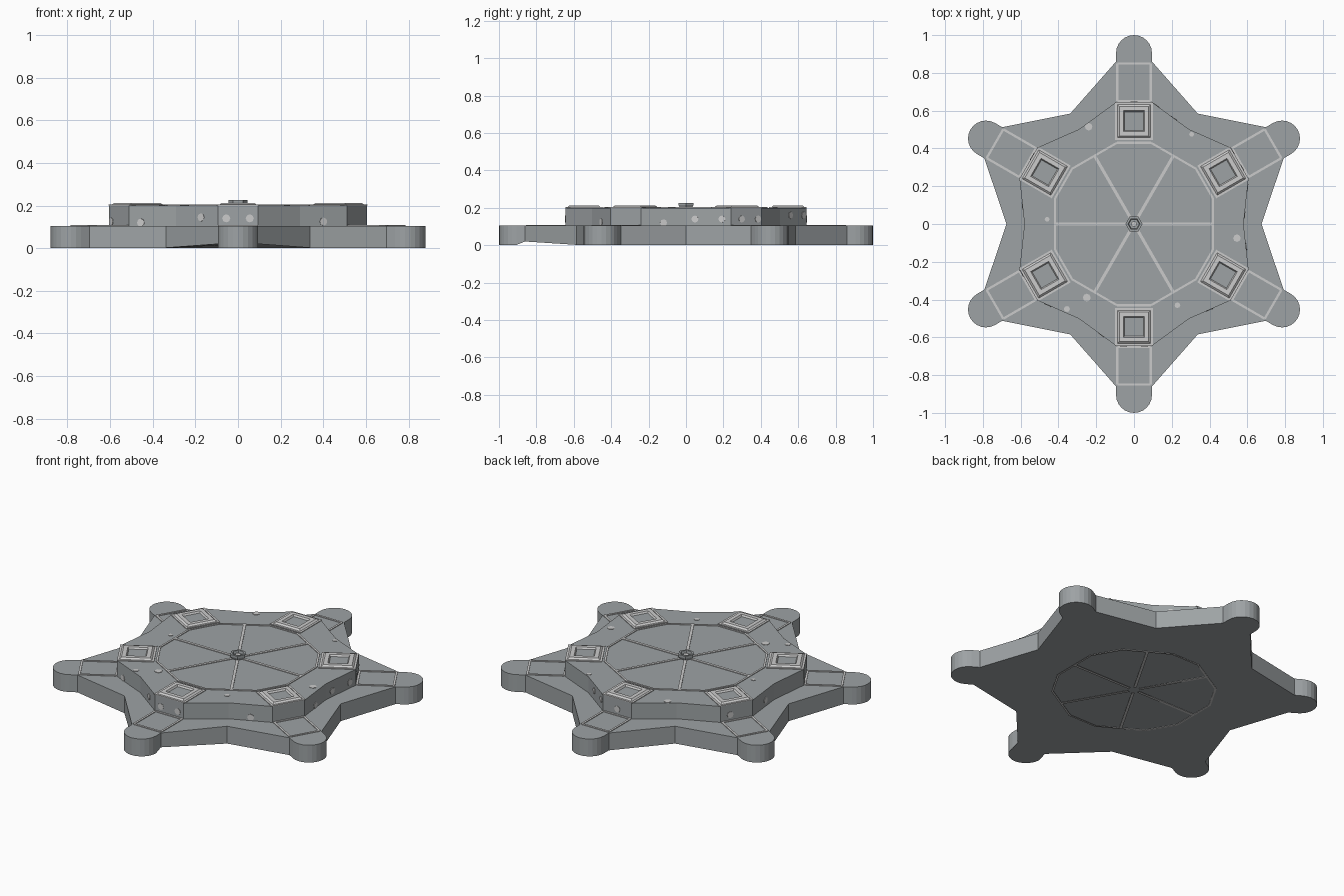
import bpy, bmesh, math
from mathutils import Vector, Matrix

if "Cube" in bpy.data.objects:
    bpy.data.objects.remove(bpy.data.objects["Cube"])


def material(name, rgb):
    m = bpy.data.materials.new(name)
    m.diffuse_color = (*rgb, 1)
    m.use_nodes = True
    m.node_tree.nodes["Principled BSDF"].inputs["Base Color"].default_value = m.diffuse_color
    return m


GREY = material("hull grey", (0.34, 0.365, 0.375))
LIGHT = material("light trim", (0.60, 0.60, 0.60))


def finish(name, bm, mats):
    bmesh.ops.recalc_face_normals(bm, faces=bm.faces)
    me = bpy.data.meshes.new(name)
    bm.to_mesh(me)
    bm.free()
    for m in mats:
        me.materials.append(m)
    ob = bpy.data.objects.new(name, me)
    bpy.context.collection.objects.link(ob)
    return ob


def add_prism(bm, pts, z0, z1):
    low = [bm.verts.new((x, y, z0)) for x, y in pts]
    top = [bm.verts.new((x, y, z1)) for x, y in pts]
    bm.faces.new(low[::-1])
    bm.faces.new(top)
    n = len(pts)
    for i in range(n):
        j = (i + 1) % n
        bm.faces.new((low[i], low[j], top[j], top[i]))
    return low


def add_strip(bm, p, q, w, z0, z1):
    p, q = Vector(p), Vector(q)
    d = (q - p).normalized()
    s = Vector((-d.y, d.x)) * w / 2
    add_prism(bm, [p - s, q - s, q + s, p + s], z0, z1)


def rot(p, deg):
    a = math.radians(deg)
    return (p[0] * math.cos(a) - p[1] * math.sin(a),
            p[0] * math.sin(a) + p[1] * math.cos(a))


def star(arm, valley):
    """Outline of six arms pointing at 30, 90, 150 ... degrees."""
    pts = []
    for k in range(6):
        a = 30 + 60 * k
        pts += [rot(p, a) for p in arm] + [rot((valley, 0), a + 30)]
    return pts


BASE, DECK, TOP = 0.002, 0.105, 0.20
W = 0.095

# lower star with rounded arm ends
arm = [(0.86, -W)]
arm += [(0.905 + W * math.cos(t), W * math.sin(t))
        for t in [math.radians(-90 + 15 * i) for i in range(13)]]
arm += [(0.86, W)]
bm = bmesh.new()
low = add_prism(bm, star(arm, 0.675), BASE, DECK)
n = len(arm) + 1
for i in (4 * n, 4 * n + len(arm) - 1):   # shallow notch under the front arm
    low[i].co.z = 0.02
finish("lower_star", bm, [GREY])

# upper star tier
tier = star([(0.645, -W), (0.645, W)], 0.58)
bm = bmesh.new()
add_prism(bm, tier, DECK, TOP)
finish("upper_star", bm, [GREY])

# twelve-sided ring line and spokes, on top and underneath
ring = []
for k in range(6):
    ring += [rot((0.43, -0.09), 30 + 60 * k), rot((0.43, 0.09), 30 + 60 * k)]
for name, z0, z1 in (("top_lines", TOP, TOP + 0.004), ("underside_lines", 0, BASE)):
    bm = bmesh.new()
    for i in range(12):
        add_strip(bm, ring[i], ring[(i + 1) % 12], 0.011, z0, z1)
    for k in range(6):
        add_strip(bm, rot((0.03, 0), 60 * k), rot((0.412, 0), 60 * k), 0.016, z0, z1)
    finish(name, bm, [LIGHT])

# rectangular line frames on the arms
bm = bmesh.new()
for k in range(6):
    c = [rot(p, 30 + 60 * k) for p in
         ((0.65, -0.088), (0.85, -0.088), (0.85, 0.088), (0.65, 0.088))]
    for i in range(4):
        add_strip(bm, c[i], c[(i + 1) % 4], 0.012, DECK, DECK + 0.004)
finish("arm_frames", bm, [LIGHT])


def add_loops(bm, sides, profile, start, stretch=1.0):
    """Stacked polygon loops (radius, z) bridged together; returns last loop."""
    prev = None
    for r, z in profile:
        cur = []
        for i in range(sides):
            a = start + 2 * math.pi * i / sides
            cur.append(bm.verts.new((r * math.cos(a), r * math.sin(a), z)))
        if prev:
            for i in range(sides):
                j = (i + 1) % sides
                bm.faces.new((prev[i], prev[j], cur[j], cur[i]))
        prev = cur
    return bm.faces.new(prev)


# raised square pads with a sunken grey centre
R2 = math.sqrt(2)
for k in range(6):
    bm = bmesh.new()
    floor = add_loops(bm, 4, [(0.1 * R2, TOP), (0.1 * R2, TOP + 0.004),
                              (0.088 * R2, TOP + 0.004), (0.078 * R2, TOP + 0.013),
                              (0.055 * R2, TOP + 0.013), (0.049 * R2, TOP + 0.003)],
                      math.pi / 4)
    floor.material_index = 1
    a = math.radians(30 + 60 * k)
    bm.transform(Matrix.Rotation(a, 4, 'Z') @ Matrix.Translation((0.545, 0, 0)))
    finish("square_pad_%d" % (k + 1), bm, [LIGHT, GREY])

# hexagonal centre hub
bm = bmesh.new()
floor = add_loops(bm, 6, [(0.038, TOP), (0.045, TOP + 0.014), (0.045, TOP + 0.027),
                          (0.032, TOP + 0.027), (0.028, TOP + 0.012)], 0)
finish("centre_hub", bm, [GREY])
bm = bmesh.new()
add_loops(bm, 6, [(0.016, TOP + 0.01), (0.016, TOP + 0.02)], 0)
finish("hub_pin", bm, [LIGHT])


# scattered round lights
def add_dot(bm, pos, normal, r=0.019):
    m = Matrix.Translation(pos) @ Vector(normal).to_track_quat('Z', 'Y').to_matrix().to_4x4()
    bmesh.ops.create_cone(bm, cap_ends=True, segments=8, radius1=r, radius2=r,
                          depth=0.005, matrix=m)


bm = bmesh.new()
for x, y, r in ((-0.24, 0.515, 0.02), (0.305, 0.475, 0.013), (0.545, -0.075, 0.02),
                (0.23, -0.43, 0.015), (-0.25, -0.39, 0.021), (-0.355, -0.45, 0.016),
                (-0.46, 0.025, 0.013)):
    add_dot(bm, (x, y, TOP), (0, 0, 1), r)
# side lights: edge of the tier outline, position along it, height
for e, t, z in ((12, 0.21, 0.14), (12, 0.79, 0.14), (11, 0.6, 0.145), (9, 0.12, 0.125),
                (10, 0.25, 0.12), (14, 0.5, 0.125), (16, 0.5, 0.12), (17, 0.2, 0.14),
                (17, 0.8, 0.14), (0, 0.35, 0.14), (0, 0.88, 0.14), (2, 0.4, 0.16),
                (2, 0.88, 0.16), (3, 0.5, 0.14), (6, 0.3, 0.14), (7, 0.6, 0.14)):
    p, q = Vector(tier[e]), Vector(tier[(e + 1) % 18])
    c, d = p.lerp(q, t), q - p
    add_dot(bm, (c.x, c.y, z), (d.y, -d.x, 0))
finish("round_lights", bm, [LIGHT])
